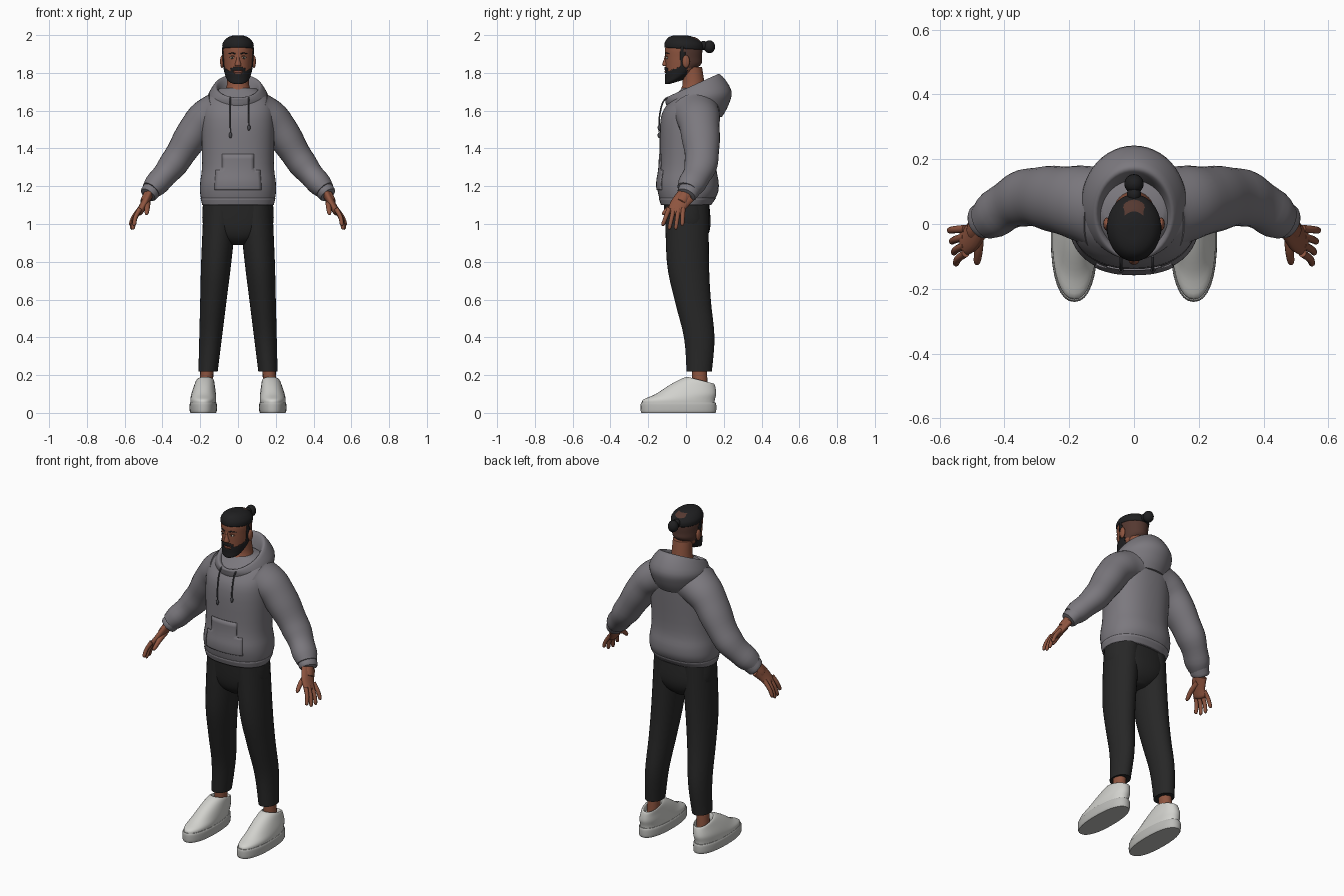
import bpy, bmesh, math
from mathutils import Vector

cube = bpy.data.objects.get("Cube")
if cube:
    bpy.data.objects.remove(cube)


def material(name, red, green, blue):
    mat = bpy.data.materials.new(name)
    mat.use_nodes = True
    mat.diffuse_color = (red, green, blue, 1)
    shader = next(node for node in mat.node_tree.nodes if node.type == 'BSDF_PRINCIPLED')
    shader.inputs["Base Color"].default_value = mat.diffuse_color
    shader.inputs["Roughness"].default_value = .8
    return mat


GREY = material("hoodie grey", .2, .19, .21)
CORD = material("cord dark grey", .07, .07, .08)
BLACK = material("trouser black", .02, .02, .02)
SKIN = material("skin brown", .27, .09, .05)
FADE = material("shaved hair brown", .09, .04, .03)
HAIR = material("hair black", .014, .014, .015)
WHITE = material("shoe white", .64, .64, .61)
SOLE = material("sole off white", .5, .5, .48)
EYE = material("eye white", .5, .5, .4)
LIP = material("lip brown", .2, .06, .04)


def spline(rows, steps):
    """Catmull-Rom interpolation of equal-length tuples."""
    result = []
    last = len(rows) - 1
    for i in range(last):
        around = [rows[max(0, min(last, i + k))] for k in (-1, 0, 1, 2)]
        for step in range(steps):
            t = step / steps
            result.append([b + t / 2 * (c - a + t * (2*a - 5*b + 4*c - d + t * (3*(b - c) + d - a)))
                           for a, b, c, d in zip(*around)])
    return result + [list(rows[last])]


def bridge(name, rings, materials, mirror=False, keep=None, paint=None, thickness=0):
    """Join rings of points; keep filters faces, paint picks a material index."""
    bm = bmesh.new()
    loops = [[bm.verts.new(point) for point in ring] for ring in rings]
    for lower, upper in zip(loops, loops[1:]):
        for i in range(len(lower)):
            bm.faces.new((lower[i - 1], lower[i], upper[i], upper[i - 1]))
    bm.faces.new(loops[0])
    bm.faces.new(loops[-1])
    bmesh.ops.recalc_face_normals(bm, faces=bm.faces)
    if keep:
        unwanted = [face for face in bm.faces if not keep(face.calc_center_median())]
        bmesh.ops.delete(bm, geom=unwanted, context='FACES')
    for face in bm.faces:
        face.smooth = True
        if paint:
            face.material_index = paint(face.calc_center_median())
    mesh = bpy.data.meshes.new(name)
    bm.to_mesh(mesh)
    bm.free()
    mesh.set_sharp_from_angle(angle=math.radians(50))
    for mat in materials:
        mesh.materials.append(mat)
    part = bpy.data.objects.new(name, mesh)
    bpy.context.collection.objects.link(part)
    if thickness:
        solid = part.modifiers.new("thickness", 'SOLIDIFY')
        solid.thickness, solid.offset = thickness, -1
    if mirror:
        part.modifiers.new("mirror", 'MIRROR').use_mirror_merge = False


def ring(height, wide, deep, x=0, y=0, tilt=0):
    return x, y, height, wide, deep, tilt


def loft(name, rows, *materials, sides=32, steps=4, power=2, grow=0, **options):
    """Stack of superellipses, each with half width and half depth."""
    rings = []
    for x, y, height, wide, deep, tilt in spline(rows, steps):
        points = []
        for i in range(sides):
            angle = math.tau * i / sides
            c, s = math.cos(angle), math.sin(angle)
            across = math.copysign(abs(c) ** (2 / power), c) * (wide + grow)
            along = math.copysign(abs(s) ** (2 / power), s) * (deep + grow)
            points.append((x + across, y + along, height + tilt * along))
        rings.append(points)
    bridge(name, rings, materials, **options)


def tube(name, path, mat, start, end, flat=1, folds=0, rounded=True, sides=16, mirror=True):
    """Limb along a path with a tapering radius, widened toward y by flat."""
    centres = [Vector(point) for point in spline(path, 8)]
    last = len(centres) - 1
    rings = []
    for i, centre in enumerate(centres):
        t = i / last
        radius = start + (end - start) * t + folds * t * math.sin(t * 30)
        if rounded:
            radius *= math.sqrt(max(.05, 1 - max(0, t * 5 - 4) ** 2))
        ahead = (centres[min(i + 1, last)] - centres[max(i - 1, 0)]).normalized()
        u = ahead.cross(Vector((0, 1, 0))).normalized() * radius
        v = u.cross(ahead) * flat
        angles = [math.tau * k / sides for k in range(sides)]
        rings.append([centre + u * math.cos(a) + v * math.sin(a) for a in angles])
    bridge(name, rings, [mat], mirror=mirror)


def ball(name, centre, size, mat, mirror=True):
    x, y, z = centre
    wide, deep, tall = size
    turns = [math.pi * k / 10 for k in range(11)]
    rows = [ring(z - tall * math.cos(t), wide * math.sin(t) + .0001, deep * math.sin(t) + .0001, x=x, y=y)
            for t in turns]
    loft(name, rows, mat, sides=16, steps=1, mirror=mirror)


# Hoodie body, pocket and hem
torso = [ring(height=1.1, wide=.186, deep=.13), ring(height=1.16, wide=.2, deep=.157, y=.01),
         ring(height=1.22, wide=.2, deep=.163, y=.01), ring(height=1.32, wide=.19, deep=.15, y=.01),
         ring(height=1.55, wide=.195, deep=.155, y=.02), ring(height=1.64, wide=.185, deep=.135, y=.04),
         ring(height=1.69, wide=.14, deep=.1, y=.05), ring(height=1.72, wide=.09, deep=.07, y=.05)]
loft("hoodie_body", torso, GREY, sides=48, power=2.3)
loft("hoodie_pocket", torso, GREY, sides=64, steps=8, power=2.3, grow=.005, thickness=.006,
     keep=lambda c: c.y < 0 and 1.18 < c.z < 1.36 and abs(c.x) < (.12 if c.z < 1.29 else .09))
loft("hoodie_hem", torso, GREY, sides=48, steps=6, power=2.3, grow=.003, thickness=.004,
     keep=lambda c: 1.101 < c.z < 1.14)

# Lowered hood around the neck: outside, rim, then inside
loft("hood", [ring(height=1.58, wide=.14, deep=.14, y=.05, tilt=-.1),
              ring(height=1.63, wide=.155, deep=.165, y=.06),
              ring(height=1.68, wide=.16, deep=.175, y=.065, tilt=.15),
              ring(height=1.73, wide=.125, deep=.145, y=.035, tilt=.43),
              ring(height=1.715, wide=.105, deep=.12, y=.03, tilt=.42),
              ring(height=1.66, wide=.09, deep=.1, y=.03, tilt=.3)], GREY, sides=48)

# Sleeves with soft folds, and cuffs
tube("sleeve", [(.1, .05, 1.59), (.2, .07, 1.53), (.34, .08, 1.32), (.46, .01, 1.18)], GREY,
     start=.115, end=.055, flat=1.15, folds=.003, rounded=False, sides=28)
tube("cuff", [(.44, .03, 1.2), (.48, 0, 1.15)], GREY, start=.052, end=.047, flat=1.15, sides=28)

# Drawstrings
for x, low in ((-.04, 1.48), (.058, 1.52)):
    tube("drawstring", [(x, -.1, 1.67), (x, -.124, 1.64), (x, -.14, 1.57), (x, -.142, low)],
         CORD, start=.004, end=.004, sides=8, mirror=False)
    ball("drawstring_knot", (x, -.142, low - .01), (.008, .008, .016), CORD, mirror=False)

# Trousers: legs lean inward and widen with height
loft("trouser_hips", [ring(height=.89, wide=.04, deep=.06, y=.01), ring(height=.93, wide=.13, deep=.1, y=.01),
                      ring(height=1, wide=.186, deep=.12, y=.01), ring(height=1.14, wide=.183, deep=.12)],
     BLACK, sides=40, power=2.3)
leg_line = ((.22, .07), (.4, .07), (.6, .035), (.8, .01), (1.12, .005))
loft("trouser_leg", [ring(height=h, wide=min(.04 + h / 20, .09), deep=min(.05 + h / 13, .115), x=.175 - h * .075, y=y)
                     for h, y in leg_line], BLACK, mirror=True)

# Ankles and shoes
tube("ankle", [(.17, .075, .1), (.163, .07, .26)], SKIN, start=.035, end=.035, flat=1.15, rounded=False)
loft("shoe_sole", [ring(height=h, wide=.072 - inset, deep=.2 - inset, x=.184, y=-.04)
                   for h, inset in ((0, .004), (.012, 0), (.045, 0), (.056, .004))],
     SOLE, power=2.3, mirror=True)
loft("shoe_upper", [ring(height=.045, wide=.066, deep=.19, x=.184, y=-.04),
                    ring(height=.07, wide=.068, deep=.19, x=.184, y=-.037),
                    ring(height=.1, wide=.065, deep=.16, x=.182),
                    ring(height=.14, wide=.056, deep=.12, x=.178, y=.037, tilt=-.08),
                    ring(height=.17, wide=.047, deep=.077, x=.174, y=.074, tilt=-.24),
                    ring(height=.168, wide=.039, deep=.064, x=.172, y=.077, tilt=-.22),
                    ring(height=.135, wide=.036, deep=.055, x=.17, y=.077)], WHITE, power=2.2, mirror=True)

# Hands with fingers fanned by rule
tube("wrist", [(.46, .015, 1.18), (.5, -.03, 1.11)], SKIN, start=.028, end=.023, flat=1.3)
tube("palm", [(.475, 0, 1.15), (.5, -.04, 1.1), (.53, -.06, 1.05)], SKIN, start=.022, end=.018, flat=2.3)
for k, name in enumerate(("index", "middle", "ring", "little")):
    knuckle = Vector((.52, -.09 + k * .025, 1.08))
    tip = Vector((.55 + k * .007, knuckle.y - .035 + k * .01, .99 if k in (0, 3) else .97))
    bend = (knuckle + tip) / 2 + Vector((.008, 0, 0))
    tube(name + "_finger", [knuckle, bend, tip], SKIN, start=.013, end=.01, sides=10)
tube("thumb", [(.48, -.02, 1.12), (.48, -.08, 1.09), (.485, -.125, 1.05)], SKIN, start=.018, end=.01, sides=10)

# Neck and head, with shaved sides
loft("neck", [ring(height=1.6, wide=.1, deep=.1, y=.015), ring(height=1.67, wide=.084, deep=.083, y=.02),
              ring(height=1.73, wide=.06, deep=.06, y=.04), ring(height=1.83, wide=.055, deep=.055, y=.03)], SKIN)
head = [ring(height=1.752, wide=.026, deep=.034, y=-.05, tilt=.3),
        ring(height=1.768, wide=.052, deep=.06, y=-.045, tilt=.4),
        ring(height=1.8, wide=.066, deep=.082, y=-.024, tilt=.3),
        ring(height=1.84, wide=.074, deep=.095, y=-.013, tilt=.1),
        ring(height=1.88, wide=.077, deep=.097, y=-.013),
        ring(height=1.93, wide=.079, deep=.098, y=-.012),
        ring(height=1.97, wide=.066, deep=.085, y=-.01), ring(height=1.99, wide=.035, deep=.045)]
loft("head", head, SKIN, FADE, sides=48, steps=6,
     paint=lambda c: int(c.z > 1.825 and c.y > -.012))


def beard_area(c):
    front = c.y < 0
    mouth = front and abs(c.x) < .024 and 1.797 < c.z < 1.815
    jaw = c.y < .005 and c.z < 1.812 + max(0, c.y + .09) * .3
    moustache = front and abs(c.x) < .04 and 1.81 < c.z < 1.828
    sideburn = -.032 < c.y < -.008 and 1.8 < c.z < 1.94
    return (jaw or moustache or sideburn) and not mouth


loft("beard", head, HAIR, sides=72, steps=10, grow=.005, keep=beard_area, thickness=.007)

# Hair cap and bun
loft("hair_cap", [ring(height=1.928, wide=.079, deep=.099, y=-.012, tilt=-.06),
                  ring(height=1.935, wide=.083, deep=.103, y=-.012, tilt=-.06),
                  ring(height=1.958, wide=.081, deep=.1, y=-.011, tilt=-.06),
                  ring(height=1.982, wide=.062, deep=.08, y=-.012, tilt=-.08),
                  ring(height=1.996, wide=.032, deep=.045, y=-.016, tilt=-.06),
                  ring(height=1.999, wide=.004, deep=.006, y=-.018)], HAIR, sides=40)
ball("hair_tie", (0, .092, 1.945), (.022, .025, .024), HAIR, mirror=False)
ball("hair_bun", (0, .124, 1.938), (.03, .03, .034), HAIR, mirror=False)

# Face
ball("ear", (.084, 0, 1.86), (.011, .02, .034), SKIN)
ball("eye", (.03, -.1, 1.88), (.012, .006, .006), EYE)
ball("iris", (.03, -.104, 1.88), (.005, .004, .005), HAIR)
tube("upper_eyelid", [(.016, -.106, 1.884), (.03, -.105, 1.889), (.047, -.096, 1.883)], SKIN,
     start=.003, end=.002, sides=8)
tube("eyebrow", [(.013, -.108, 1.9), (.03, -.104, 1.905), (.053, -.087, 1.9)], HAIR,
     start=.004, end=.002, sides=8)
loft("nose", [ring(height=1.836, wide=.01, deep=.009, y=-.106), ring(height=1.842, wide=.017, deep=.016, y=-.11),
              ring(height=1.875, wide=.008, deep=.01, y=-.106), ring(height=1.9, wide=.007, deep=.005, y=-.105)],
     SKIN, sides=16)
ball("mouth", (0, -.106, 1.806), (.022, .007, .008), LIP, mirror=False)
